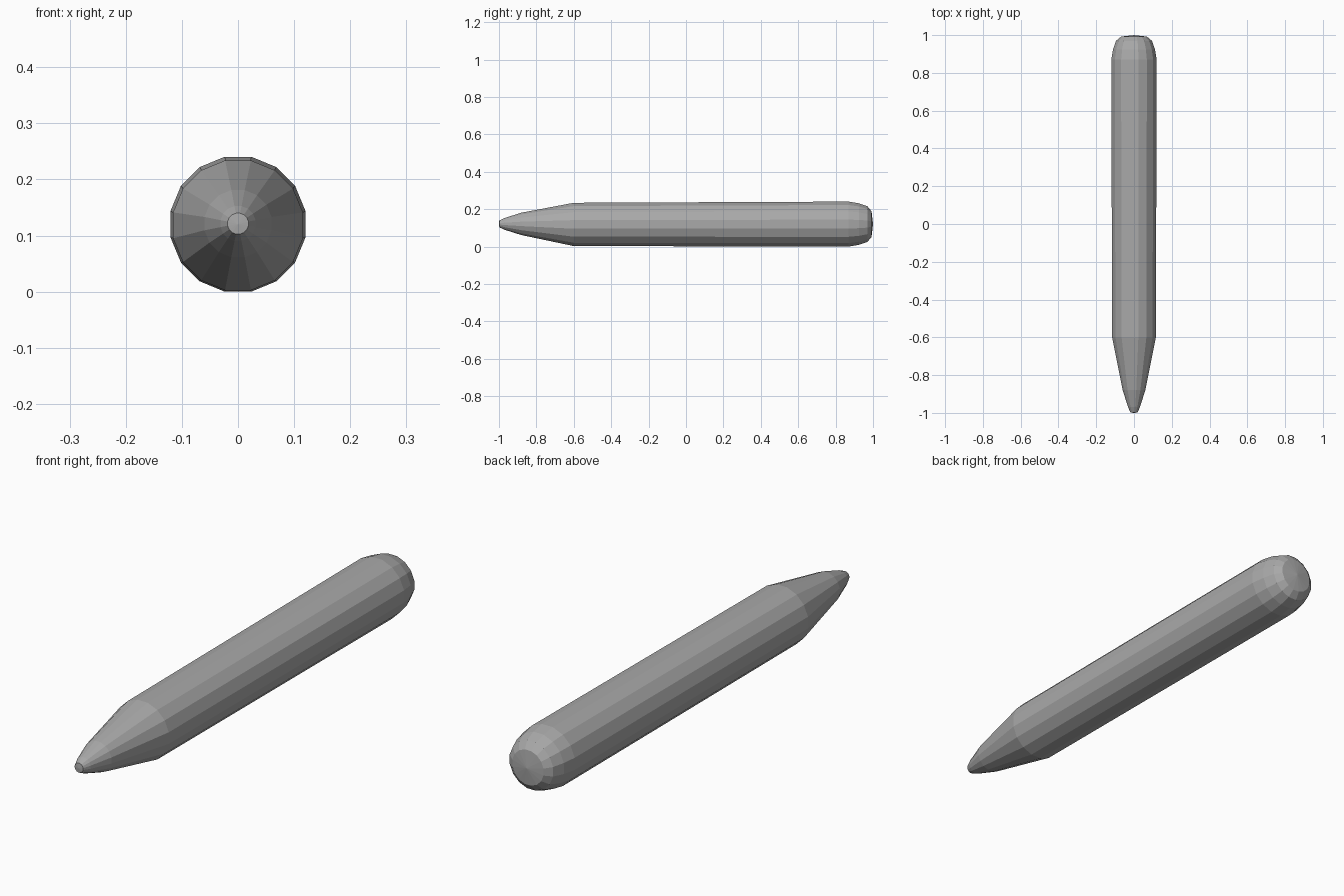
import bpy, bmesh, math

if "Cube" in bpy.data.objects:
    bpy.data.objects.remove(bpy.data.objects["Cube"])

SIDES = 16
AXIS_Z = 0.121

# Outline from pointed tip (-y) to rounded end (+y): (y, radius, axis height)
OUTLINE = [
    (-0.998, 0.019, 0.122), (-0.97, 0.032, 0.122), (-0.88, 0.061, 0.122),
    (-0.60, 0.118, 0.119), (0.87, 0.1225, AXIS_Z), (0.925, 0.113, AXIS_Z),
    (0.97, 0.097, AXIS_Z), (0.992, 0.07, AXIS_Z),
]

grey = bpy.data.materials.new("grey")
grey.diffuse_color = (0.4, 0.4, 0.4, 1)
grey.use_nodes = True
grey.node_tree.nodes["Principled BSDF"].inputs["Base Color"].default_value = grey.diffuse_color


def lathe(name, outline, start, end):
    """Sweep rings along y and close both ends with a fan to a centre point."""
    bm = bmesh.new()
    rings = []
    for y, r, z in outline:
        ring = []
        for i in range(SIDES):
            a = 2 * math.pi * (i + 0.5) / SIDES
            ring.append(bm.verts.new((r * math.cos(a), y, z + r * math.sin(a))))
        rings.append(ring)
    for a, b in zip(rings, rings[1:]):
        for i in range(SIDES):
            j = (i + 1) % SIDES
            bm.faces.new((a[i], a[j], b[j], b[i]))
    for ring, y in ((rings[0], start), (rings[-1], end)):
        centre = bm.verts.new((0, y, AXIS_Z))
        for i in range(SIDES):
            bm.faces.new((ring[i], ring[(i + 1) % SIDES], centre))
    bmesh.ops.recalc_face_normals(bm, faces=bm.faces)
    # Rest the barrel on the ground
    low = min(v.co.z for v in bm.verts)
    bmesh.ops.translate(bm, verts=bm.verts, vec=(0, 0, -low))
    mesh = bpy.data.meshes.new(name)
    bm.to_mesh(mesh)
    bm.free()
    mesh.materials.append(grey)
    obj = bpy.data.objects.new(name, mesh)
    bpy.context.collection.objects.link(obj)
    return obj


# Faceted crayon body with tapered tip and rounded end
lathe("crayon_body", OUTLINE, -1.0, 1.0)
